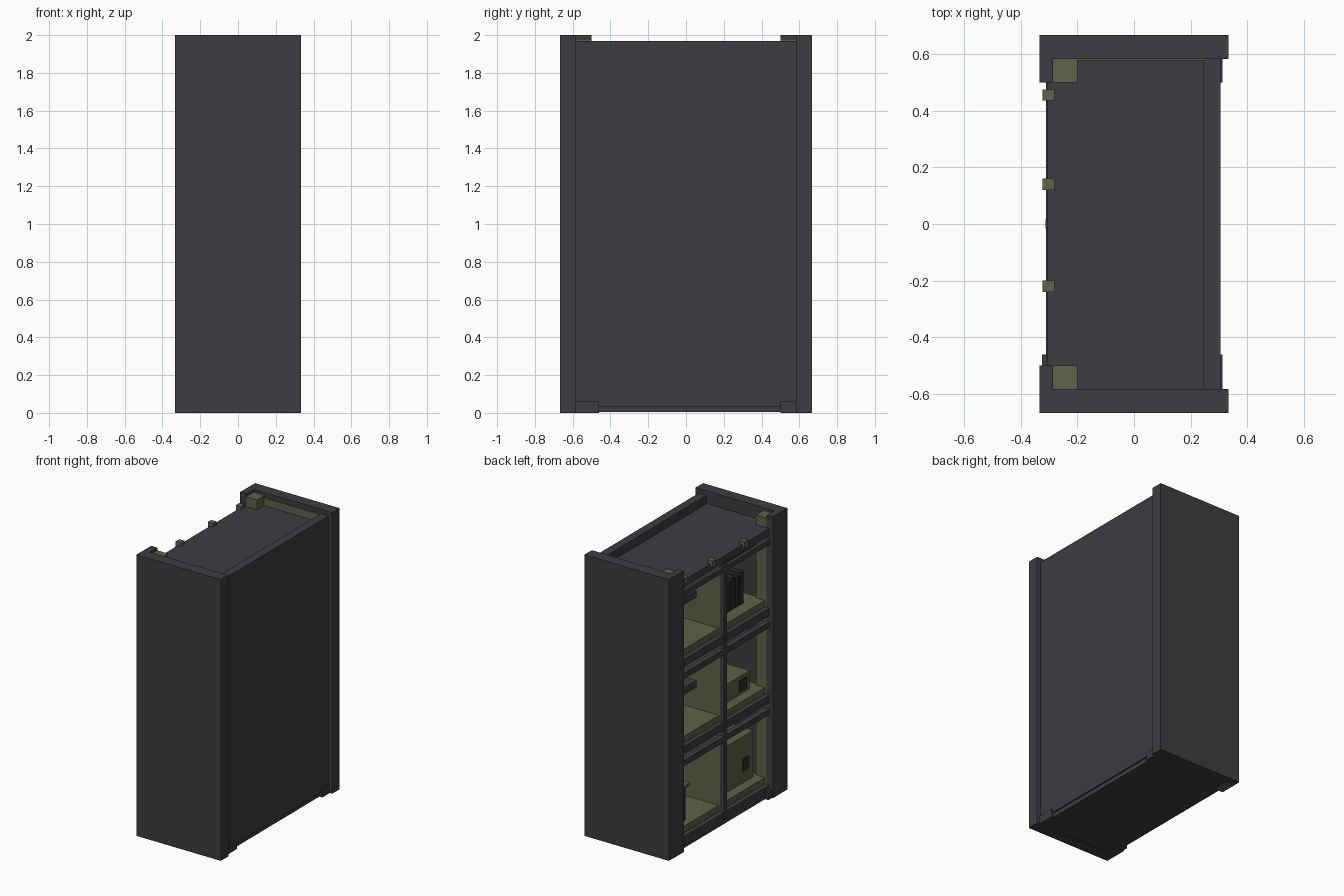
import bpy

cube = bpy.data.objects.get("Cube")
if cube:
    bpy.data.objects.remove(cube, do_unlink=True)


def material(name, colour):
    m = bpy.data.materials.new(name)
    m.use_nodes = True
    m.diffuse_color = (*colour, 1)
    m.node_tree.nodes["Principled BSDF"].inputs["Base Color"].default_value = (*colour, 1)
    return m


DARK = material("dark_grey", (0.047, 0.045, 0.053))
OLIVE = material("olive", (0.114, 0.122, 0.065))
BLACK = material("charcoal", (0.025, 0.025, 0.028))


def box(name, mat, x, y, z):
    """Box between the given (low, high) limits on each axis."""
    bounds = list(zip(x, y, z))
    bpy.ops.mesh.primitive_cube_add(size=1)
    ob = bpy.context.object
    ob.name = name
    ob.data.transform(ob.matrix_world)
    for v in ob.data.vertices:
        v.co = [bounds[int(c > 0)][i] for i, c in enumerate(v.co)]
    ob.data.materials.append(mat)
    return ob


def span(sign, a, b):
    return tuple(sorted((sign * a, sign * b)))


# outer side panels with returned front edge, posts and feet
for s, side in ((-1, "front"), (1, "back")):
    box(side + "_side_panel", DARK, (-.333, .333), span(s, .583, .667), (0, 2))
    box(side + "_corner_return", DARK, (-.333, -.285), span(s, .5, .583), (0, 2))
    box(side + "_inner_post", OLIVE, (-.285, -.2), span(s, .5, .583), (.03, 1.98))
    inner = .46 if s < 0 else .5
    box(side + "_foot", DARK, (.24, .313), span(s, inner, .583), (0, .06))
box("front_open_foot", DARK, (-.325, -.25), (-.583, -.46), (0, .06))
box("back_side_trim", OLIVE, (-.2, .245), (.577, .583), (1.91, 1.965))

# carcass
box("rear_panel", DARK, (.245, .305), (-.583, .583), (.035, 1.97))
box("base_plate", DARK, (-.305, .295), (-.583, .583), (.004, .04))
box("base_patch", OLIVE, (-.333, -.27), (.5, .62), (-.001, .004))
box("top_panel", DARK, (-.305, .245), (-.583, .583), (1.86, 1.91))
box("top_rail", DARK, (-.31, -.285), (-.5, .5), (1.80, 1.835))
box("centre_divider", OLIVE, (-.28, .245), (-.016, .016), (.04, 1.86))
box("divider_edge", DARK, (-.312, -.28), (-.016, .016), (.04, 1.88))

# olive clips along the top edge
for y in (-.22, .14, .455):
    box("top_clip", OLIVE, (-.322, -.28), (y - .02, y + .02), (1.89, 1.935))

# three tiers: dark deck, lower rail, and a raised floor in each column
for i, top in enumerate((.13, .77, 1.39)):
    box("tier_deck", DARK, (-.305, .245), (-.583, .583), (top - .1, top - .045))
    if i:
        box("tier_rail", DARK, (-.31, -.27), (-.5, .5), (top - .18, top - .14))
    for s in (-1, 1):
        box("tier_floor", OLIVE, (-.27, .245), span(s, .016, .52), (top - .045, top))

# high dark shelves inside the cells
for top in (1.10, 1.74):
    box("left_cell_shelf", DARK, (-.25, -.08), (.24, .583), (top - .05, top))
    box("right_cell_shelf", DARK, (-.14, .06), (-.56, -.016), (top - .02, top + .02))

# low stand in the bottom cell
box("stand_top", OLIVE, (-.24, -.06), (.3, .52), (.37, .39))
box("stand_body", BLACK, (-.22, -.08), (.32, .5), (.13, .37))

# large case with a dark latch
box("large_case", OLIVE, (-.2, .1), (-.47, -.08), (.13, .46))
box("case_latch", BLACK, (-.205, -.2), (-.42, -.35), (.21, .3))

# small case with window and knob
box("small_case", OLIVE, (-.2, -.02), (-.43, -.1), (.77, .9))
box("case_window", BLACK, (-.205, -.2), (-.4, -.31), (.79, .87))
box("case_knob", BLACK, (-.13, -.09), (-.26, -.22), (.9, .95))
box("hanging_fixture", BLACK, (-.1, -.04), (-.32, -.24), (1.02, 1.08))

# upright volumes on the top tier
for i in range(4):
    y = -.2 - i * .05
    box("upright_volume", BLACK, (-.18, -.04), (y - .04, y), (1.39, 1.6 + .02 * (i % 2)))
